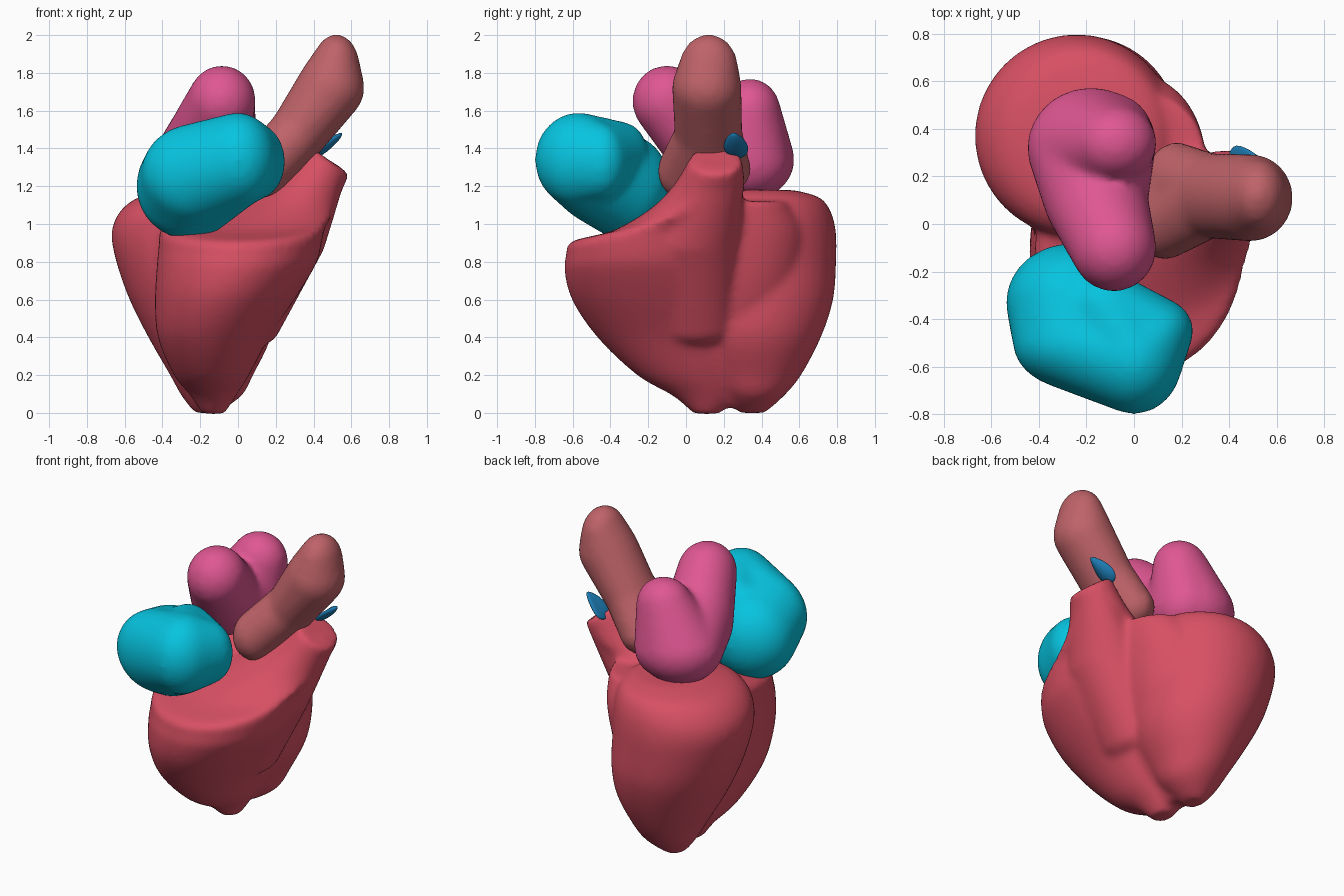
import bpy, bmesh, math
from mathutils import Matrix, Vector

if "Cube" in bpy.data.objects:
    bpy.data.objects.remove(bpy.data.objects["Cube"])


def finish(name, bm, color, voxel=0.02, smooth=5):
    """Turn a bmesh into a fused, softened, coloured object."""
    bmesh.ops.recalc_face_normals(bm, faces=bm.faces)
    me = bpy.data.meshes.new(name)
    bm.to_mesh(me)
    bm.free()
    ob = bpy.data.objects.new(name, me)
    bpy.context.collection.objects.link(ob)
    mat = bpy.data.materials.new(name + "_colour")
    mat.diffuse_color = (*color, 1)
    mat.use_nodes = True
    mat.node_tree.nodes["Principled BSDF"].inputs["Base Color"].default_value = mat.diffuse_color
    me.materials.append(mat)
    if voxel:
        r = ob.modifiers.new("fuse", 'REMESH')
        r.mode = 'VOXEL'
        r.voxel_size = voxel
        r.use_smooth_shade = True
        s = ob.modifiers.new("soften", 'SMOOTH')
        s.factor = 0.5
        s.iterations = smooth
    me.shade_smooth()
    return ob


def spline(rows, steps=4):
    """Catmull-Rom interpolation between the rows of a loft."""
    out = []
    ext = [rows[0]] + rows + [rows[-1]]
    for p, a, b, q in zip(ext, ext[1:], ext[2:], ext[3:]):
        for k in range(steps):
            t = k / steps
            out.append([b0 + .5 * t * (c0 - a0 + t * (2 * a0 - 5 * b0 + 4 * c0 - d0
                        + t * (3 * (b0 - c0) + d0 - a0)))
                        for a0, b0, c0, d0 in zip(p, a, b, q)])
    return out + [rows[-1]]


def loft(bm, rows, n=40):
    """Closed stack of ellipses: z, cx, cy, rx, ry, tilt in x, tilt in y."""
    rings = []
    for z, cx, cy, rx, ry, tx, ty in spline(rows):
        ring = []
        for i in range(n):
            a = 2 * math.pi * i / n
            dx, dy = rx * math.cos(a), ry * math.sin(a)
            ring.append(bm.verts.new((cx + dx, cy + dy, z + tx * dx + ty * dy)))
        rings.append(ring)
    for lo, hi in zip(rings, rings[1:]):
        for i in range(n):
            j = (i + 1) % n
            bm.faces.new((lo[i], lo[j], hi[j], hi[i]))
    bm.faces.new(rings[0][::-1])
    bm.faces.new(rings[-1])


def chain(bm, balls):
    """Hull each ellipsoid (centre, radii) to the next one."""
    for pair in zip(balls, balls[1:]):
        part = bmesh.new()
        for x, y, z, rx, ry, rz in pair:
            m = Matrix.Translation((x, y, z)) @ Matrix.Diagonal((rx, ry, rz, 1))
            bmesh.ops.create_uvsphere(part, u_segments=28, v_segments=16, radius=1, matrix=m)
        hull = bmesh.ops.convex_hull(part, input=part.verts)
        inner = [v for v in hull["geom_interior"] if isinstance(v, bmesh.types.BMVert)]
        bmesh.ops.delete(part, geom=inner, context='VERTS')
        tmp = bpy.data.meshes.new("tmp")
        part.to_mesh(tmp)
        part.free()
        bm.from_mesh(tmp)
        bpy.data.meshes.remove(tmp)


# Ventricles: rounded rear chamber
bm = bmesh.new()
loft(bm, [
    (0.00, -.17, .35, .06, .07, 0, 0),
    (0.09, -.14, .36, .16, .16, 0, 0),
    (0.20, -.14, .36, .22, .25, 0, 0),
    (0.40, -.15, .36, .325, .355, 0, 0),
    (0.60, -.19, .37, .385, .41, 0, 0),
    (0.80, -.23, .37, .415, .425, 0, 0),
    (0.95, -.245, .37, .425, .425, 0, 0),
    (1.06, -.23, .36, .40, .41, 0, 0),
    (1.14, -.20, .36, .33, .35, 0, 0),
    (1.18, -.15, .35, .20, .22, 0, 0)])
# Front chamber rising into the outflow horn
loft(bm, [
    (-0.005, -.13, .11, .06, .07, 0, 0),
    (0.09, -.13, .10, .12, .17, 0, 0),
    (0.20, -.14, .03, .20, .29, 0, 0),
    (0.40, -.13, -.06, .295, .41, 0, 0),
    (0.60, -.07, -.12, .37, .485, 0, 0),
    (0.78, -.01, -.15, .42, .495, 0, .04),
    (0.88, .01, -.145, .43, .49, 0, .10),
    (0.98, .03, -.13, .43, .475, 0, .15),
    (1.04, .13, -.03, .37, .34, 0, .2),
    (1.11, .28, .06, .24, .24, -.1, .1),
    (1.21, .39, .125, .155, .185, -.3, 0),
    (1.34, .48, .16, .11, .14, -.7, 0)])
# Buttress that carries the horn straight down into the front chamber
chain(bm, [
    (.46, .15, 1.25, .11, .15, .08),
    (.21, .02, .88, .25, .27, .08),
    (.08, .05, .45, .14, .20, .1)])
# Wall between the two chambers, filling the groove on the right
loft(bm, [
    (0.03, -.14, .23, .06, .14, 0, 0),
    (0.20, -.12, .22, .16, .21, 0, 0),
    (0.45, -.08, .26, .24, .29, 0, 0),
    (0.70, -.02, .29, .265, .32, 0, 0),
    (0.95, .01, .30, .28, .33, 0, 0),
    (1.12, .05, .29, .25, .25, 0, 0)])
finish("ventricles", bm, (.68, .08, .125), 0.018, 14)

# Right atrium: main sac bending forward into its appendage
bm = bmesh.new()
chain(bm, [
    (-.26, -.33, 1.20, .28, .25, .28),
    (-.23, -.50, 1.27, .28, .20, .26),
    (.00, -.57, 1.34, .205, .23, .25),
    (.10, -.45, 1.33, .15, .14, .20),
    (-.12, -.34, 1.36, .17, .14, .18),
    (.00, -.57, 1.34, .205, .23, .25),
    (-.26, -.33, 1.20, .28, .25, .28)])
finish("right_atrium", bm, (.002, .55, .74), smooth=10)

# Left atrium: front lobe, saddle, rear sac and rear upper lobe
bm = bmesh.new()
chain(bm, [
    (-.085, -.10, 1.65, .18, .185, .19),
    (-.16, .10, 1.43, .22, .20, .25),
    (-.18, .32, 1.34, .27, .255, .22),
    (-.08, .34, 1.60, .175, .16, .17),
    (-.09, .34, 1.34, .18, .21, .20),
    (-.16, .10, 1.43, .22, .20, .25)])
finish("left_atrium", bm, (.74, .095, .29), smooth=10)

# Aorta: bulbous root leading to the leaning trunk
bm = bmesh.new()
chain(bm, [
    (.13, .00, 1.28, .135, .15, .16),
    (.18, .17, 1.29, .14, .175, .14),
    (.31, .12, 1.47, .15, .18, .16),
    (.13, .00, 1.28, .135, .15, .16)])
chain(bm, [
    (.31, .12, 1.47, .15, .18, .16),
    (.49, .11, 1.72, .18, .185, .18),
    (.52, .12, 1.83, .125, .155, .175)])
finish("aorta", bm, (.52, .125, .14), smooth=10)

# Pulmonary flap: thin tapered leaf above the horn
bm = bmesh.new()
bmesh.ops.create_uvsphere(bm, u_segments=24, v_segments=12, radius=1)
for v in bm.verts:
    taper = 0.7 - 0.3 * v.co.x
    v.co = Vector((v.co.x * .10, v.co.y * .085 * taper - v.co.x * .01,
                   v.co.z * .022 + v.co.y ** 2 * .015))
turn = Matrix.Translation((.475, .262, 1.415)) @ Matrix.Rotation(math.radians(-41), 4, 'Y')
bmesh.ops.transform(bm, matrix=turn, verts=bm.verts)
finish("pulmonary_flap", bm, (.012, .20, .45), voxel=0)
